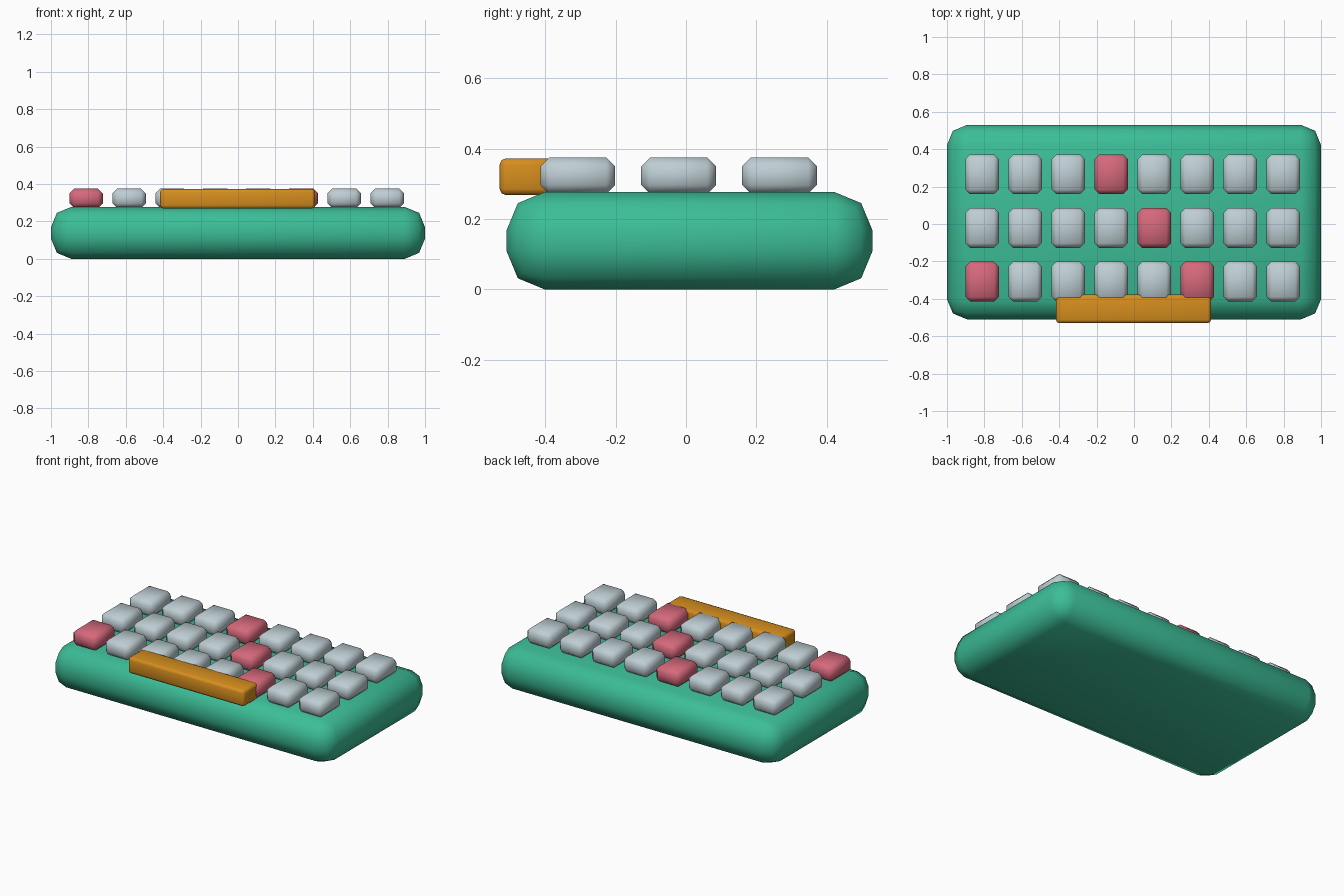
import bpy, bmesh, math

if "Cube" in bpy.data.objects:
    bpy.data.objects.remove(bpy.data.objects["Cube"])


def material(name, rgb):
    m = bpy.data.materials.new(name)
    m.diffuse_color = (*rgb, 1.0)
    m.use_nodes = True
    m.node_tree.nodes["Principled BSDF"].inputs["Base Color"].default_value = m.diffuse_color
    return m


green = material("case green", (0.045, 0.51, 0.31))
grey = material("key grey", (0.52, 0.62, 0.66))
pink = material("accent pink", (0.67, 0.14, 0.20))
orange = material("bar orange", (0.67, 0.27, 0.013))


def rounded_box(name, lo, hi, bevel, segments, mat):
    """Box between two corners with all edges bevelled, smooth shaded."""
    bm = bmesh.new()
    bmesh.ops.create_cube(bm, size=1.0)
    for v in bm.verts:
        v.co = [l + (c + 0.5) * (h - l) for c, l, h in zip(v.co, lo, hi)]
    bmesh.ops.bevel(bm, geom=bm.edges[:], offset=bevel, offset_type='OFFSET',
                    segments=segments, profile=0.5, affect='EDGES')
    me = bpy.data.meshes.new(name)
    bm.to_mesh(me)
    bm.free()
    me.materials.append(mat)
    ob = bpy.data.objects.new(name, me)
    bpy.context.collection.objects.link(ob)
    bpy.ops.object.select_all(action='DESELECT')
    ob.select_set(True)
    bpy.context.view_layer.objects.active = ob
    bpy.ops.object.shade_smooth_by_angle(angle=math.radians(60))
    return ob


# keyboard case
rounded_box("case", (-1.0, -0.51, 0.0), (1.0, 0.53, 0.277), 0.108, 2, green)

# key grid: rows from front to back, columns from left to right
accents = {(0, 0), (0, 5), (1, 4), (2, 3)}
for row in range(3):
    for col in range(8):
        x = -0.812 + 0.23 * col
        y = -0.308 + 0.287 * row
        rounded_box(f"key_{row}_{col}",
                    (x - 0.089, y - 0.1065, 0.272), (x + 0.089, y + 0.1065, 0.375),
                    0.025, 1, pink if (row, col) in accents else grey)

# long space bar overhanging the front edge
rounded_box("space_bar", (-0.417, -0.53, 0.268), (0.412, -0.377, 0.373), 0.018, 2, orange)
